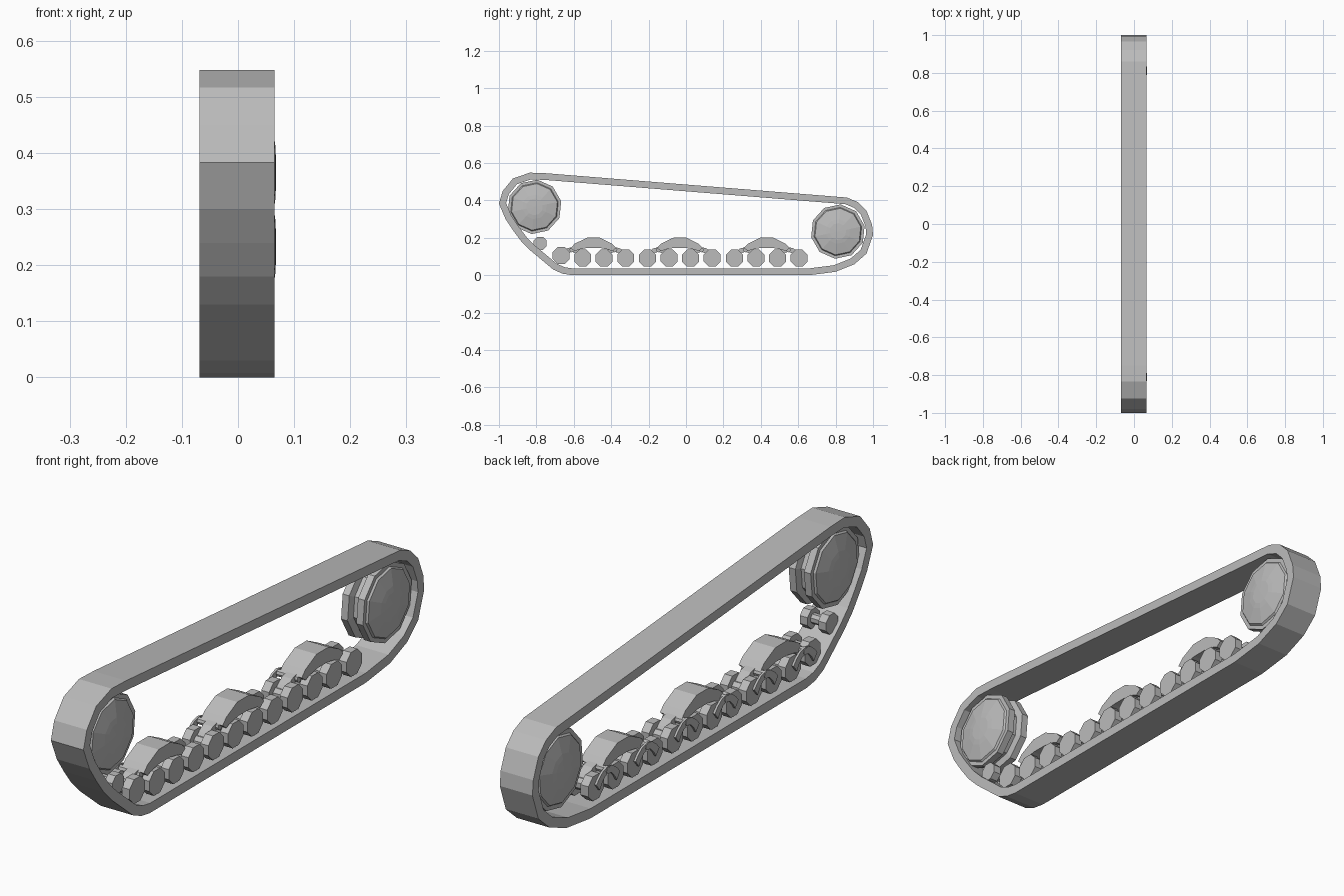
import bpy, bmesh
from math import sin, cos, pi, radians
from mathutils import Vector

cube = bpy.data.objects.get("Cube")
if cube:
    bpy.data.objects.remove(cube)

steel = bpy.data.materials.new("plain_grey")
steel.use_nodes = True
steel.diffuse_color = (0.5, 0.5, 0.5, 1)
steel.node_tree.nodes["Principled BSDF"].inputs["Base Color"].default_value = (0.5, 0.5, 0.5, 1)


def finish(bm, name):
    bmesh.ops.recalc_face_normals(bm, faces=bm.faces)
    mesh = bpy.data.meshes.new(name)
    bm.to_mesh(mesh)
    bm.free()
    mesh.materials.append(steel)
    obj = bpy.data.objects.new(name, mesh)
    bpy.context.collection.objects.link(obj)
    return obj


def band(name, outer, inner, x0, x1, closed):
    """Solid strip between two matching (y, z) lines, spanning x0 to x1."""
    bm = bmesh.new()
    rings = [[bm.verts.new((x, p[0], p[1])) for x, p in
              ((x0, o), (x1, o), (x1, i), (x0, i))] for o, i in zip(outer, inner)]
    pairs = list(zip(rings, rings[1:]))
    if closed:
        pairs.append((rings[-1], rings[0]))
    else:
        bm.faces.new(rings[0])
        bm.faces.new(rings[-1])
    for a, b in pairs:
        for k in range(4):
            m = (k + 1) % 4
            bm.faces.new((a[k], a[m], b[m], b[k]))
    return finish(bm, name)


def lathe(name, profile, y, z, sides, turn=0.0):
    """Spin an (x, radius) profile round an axle along x."""
    bm = bmesh.new()
    rings = []
    for x, r in profile:
        if r == 0:
            rings.append([bm.verts.new((x, y, z))] * sides)
        else:
            rings.append([bm.verts.new((x, y + r * cos(turn + 2 * pi * k / sides),
                                        z + r * sin(turn + 2 * pi * k / sides)))
                          for k in range(sides)])
    for a, b in zip(rings, rings[1:]):
        for k in range(sides):
            m = (k + 1) % sides
            corners = list(dict.fromkeys((a[k], a[m], b[m], b[k])))
            bm.faces.new(corners)
    return finish(bm, name)


def mirrored(half, shift=0.0):
    """Complete a half profile across the wheel centre."""
    return [(x + shift, r) for x, r in half] + [(shift - x, r) for x, r in reversed(half)]


# Track belt: outer line, then the same line moved inward by the belt thickness
belt = [Vector(p) for p in (
    (-.835, .548), (-.925, .517), (-.98, .45), (-1, .383), (-.965, .30), (-.925, .24),
    (-.88, .18), (-.83, .13), (-.77, .08), (-.71, .03), (-.66, .008), (-.61, 0),
    (.66, 0), (.8, .018), (.9, .058), (.965, .115), (1, .215), (.995, .27),
    (.965, .345), (.92, .39), (.86, .415), (-.75, .545))]
inner = []
for k, p in enumerate(belt):
    d1 = (p - belt[k - 1]).normalized()
    d2 = (belt[(k + 1) % len(belt)] - p).normalized()
    n1, n2 = Vector((-d1.y, d1.x)), Vector((-d2.y, d2.x))
    inner.append(p + (n1 + n2) * 0.036 / (1 + n1.dot(n2)))
band("track_belt", belt, inner, -0.069, 0.065, True)

# Large end wheels: domed faces, stepped rims and a central groove
big = [(.068, 0), (.067, .045), (.064, .066), (.052, .125), (.045, .13),
       (.045, .146), (.018, .146), (.012, .12)]
for name, y, z in (("front_wheel", -.81, .365), ("rear_wheel", .812, .233)):
    lathe(name, mirrored(big), y, z, 10, radians(12))

# Small rollers: two discs on a thin hub
small = [(.054, 0), (.054, 1), (.022, 1), (.022, .5)]


def roller(name, y, z, r):
    lathe(name, mirrored([(x, k * r) for x, k in small]), y, z, 8, pi / 8)


roller("tension_roller", -.78, .17, .038)

# Three suspension units, each with four road wheels, two rocker arms and a spring
for unit, centre in enumerate((-.495, -.033, .432), 1):
    for side, pair_name in ((-1, "front"), (1, "rear")):
        pair = centre + side * .115
        for end, pos in ((-1, "a"), (1, "b")):
            y = pair + end * .058
            lift = .014 if unit == 1 and side == end == -1 else 0
            roller(f"road_wheel_{unit}_{pair_name}_{pos}", y, .091 + lift, .049)
        # Curved rocker arms, outer face and centre
        ts = [-1, -.75, -.4, 0, .4, .75, 1]
        top = [(pair + t * .07, .105 + .045 * (1 - t * t)) for t in ts]
        low = [(pair + t * .05, .08 + .045 * (1 - t * t)) for t in ts]
        band(f"rocker_arm_{unit}_{pair_name}_outer", top, low, -.064, -.056, False)
        band(f"rocker_arm_{unit}_{pair_name}_centre", top, low, -.02, .02, False)
        # Pivot pin through the arms
        lathe(f"pivot_pin_{unit}_{pair_name}",
              [(.03, 0), (.03, .013), (-.066, .013), (-.066, 0)], pair, .135, 8)
    # Arched spring beam
    arch_top = [(centre + y, z) for y, z in
                ((-.122, .145), (-.10, .168), (-.035, .2), (.035, .2), (.10, .168), (.122, .145))]
    arch_low = [(centre + y, z) for y, z in
                ((-.10, .128), (-.08, .137), (-.03, .146), (.03, .146), (.08, .137), (.10, .128))]
    band(f"spring_beam_{unit}", arch_top, arch_low, -.045, .045, False)
